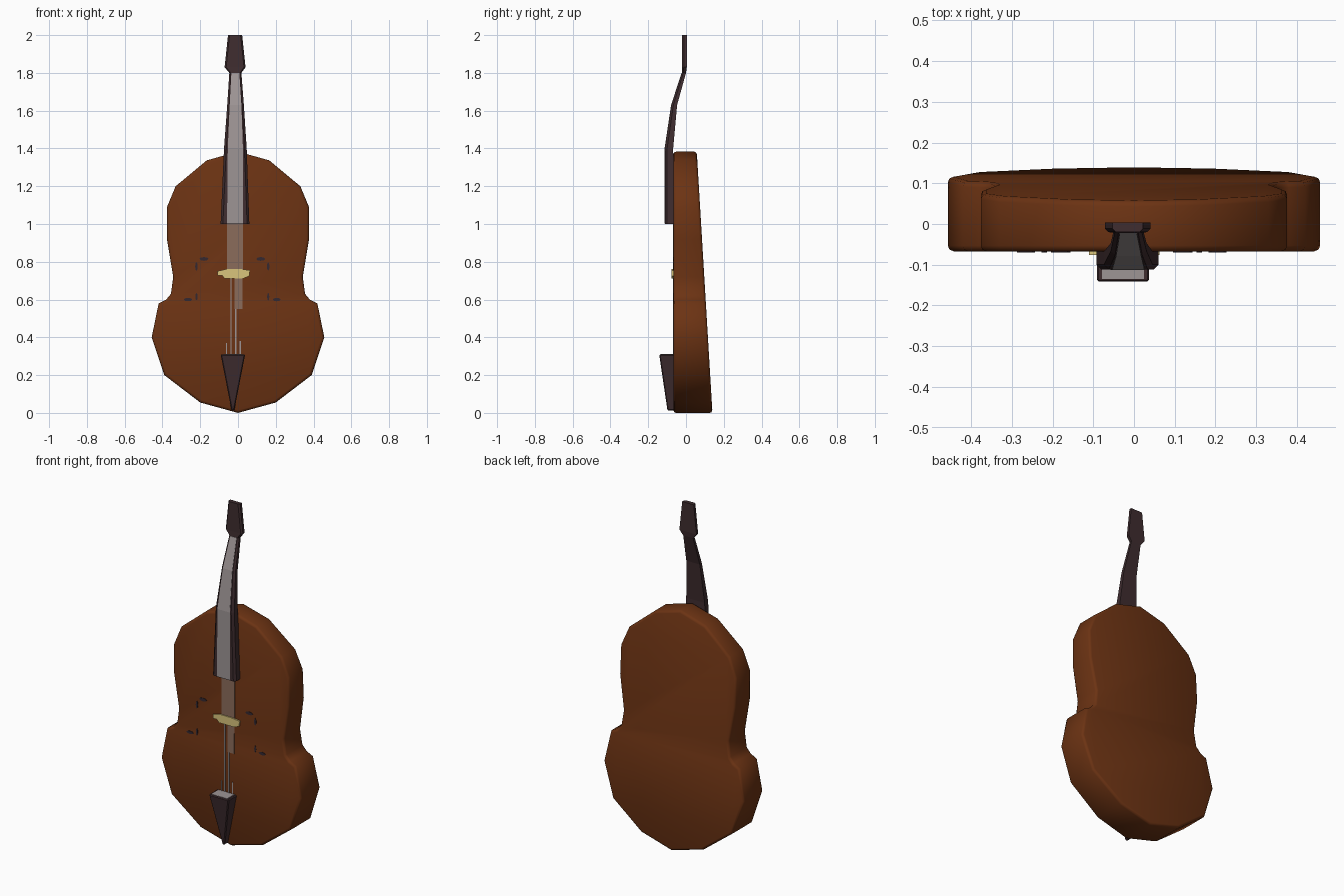
import bpy, bmesh, math

if "Cube" in bpy.data.objects:
    bpy.data.objects.remove(bpy.data.objects["Cube"])


def material(name, r, g, b):
    m = bpy.data.materials.new(name)
    m.diffuse_color = (r, g, b, 1)
    m.use_nodes = True
    m.node_tree.nodes["Principled BSDF"].inputs["Base Color"].default_value = m.diffuse_color
    return m


WOOD = material("varnished wood", 0.15, 0.033, 0.0065)
EBONY = material("dark ebony", 0.05, 0.026, 0.029)
STEEL = material("string grey", 0.34, 0.30, 0.30)
TAN = material("string tan", 0.26, 0.15, 0.105)
MAPLE = material("pale maple", 0.70, 0.56, 0.20)
INK = material("sound hole dark", 0.035, 0.022, 0.03)


def loft(name, rings, mat, bevel=0.0, rim=False, smooth=None):
    """Closed solid through rings of equal point count."""
    bm = bmesh.new()
    vs = [[bm.verts.new(p) for p in ring] for ring in rings]
    n = len(rings[0])
    caps = [bm.faces.new(vs[0]), bm.faces.new(vs[-1][::-1])]
    for a, b in zip(vs, vs[1:]):
        for i in range(n):
            j = (i + 1) % n
            bm.faces.new((a[j], a[i], b[i], b[j]))
    bmesh.ops.recalc_face_normals(bm, faces=bm.faces)
    if bevel:
        edges = {e for f in caps for e in f.edges} if rim else set(bm.edges)
        bmesh.ops.bevel(bm, geom=list(edges), offset=bevel, segments=2 if rim else 1,
                        profile=0.5, affect='EDGES')
    me = bpy.data.meshes.new(name)
    bm.to_mesh(me)
    bm.free()
    me.materials.append(mat)
    ob = bpy.data.objects.new(name, me)
    bpy.context.collection.objects.link(ob)
    if smooth:
        bpy.ops.object.select_all(action='DESELECT')
        ob.select_set(True)
        bpy.context.view_layer.objects.active = ob
        bpy.ops.object.shade_smooth_by_angle(angle=math.radians(smooth))
    return ob


def plate(name, pts, mat, y=-0.07, t=0.006):
    """Thin plate lying on the front, from an x-z outline."""
    return loft(name, [[(x, y - t / 2, z) for x, z in pts],
                       [(x, y + t / 2, z) for x, z in pts]], mat)


def ribbon(name, stations, mat, t=0.006):
    """Thin strip running along z; stations are (z, x0, x1, y front)."""
    return loft(name, [[(a, y, z), (b, y, z), (b, y + t, z), (a, y + t, z)]
                       for z, a, b, y in stations], mat)


# Body: mirrored outline, back plane leaning in toward the top
half = [(0.165, 1.337), (0.33, 1.2), (0.376, 1.09), (0.376, 0.92), (0.343, 0.72),
        (0.355, 0.63), (0.38, 0.6), (0.42, 0.58), (0.457, 0.40), (0.39, 0.2),
        (0.20, 0.055)]
outline = ([(0, 1.383)] + half + [(0, 0.0)] + [(-x, z) for x, z in reversed(half)])
loft("body", [[(x, -0.067, z) for x, z in outline],
              [(x, 0.14 - 0.06 * z, z) for x, z in outline]],
     WOOD, bevel=0.014, rim=True, smooth=50)


# Neck, fingerboard and scroll head in one bent loft with chamfered front corners
def section(z, x0, x1, yf, yb):
    c = min(0.012, (yb - yf) * 0.35)
    return [(x0, yb, z), (x0, yf + c, z), (x0 + c, yf, z),
            (x1 - c, yf, z), (x1, yf + c, z), (x1, yb, z)]


loft("neck_and_head", [section(*s) for s in (
    (1.0, -0.092, 0.06, -0.112, -0.06),
    (1.4, -0.074, 0.046, -0.112, -0.068),
    (1.63, -0.057, 0.031, -0.077, -0.047),
    (1.8, -0.046, 0.018, -0.022, 0.0),
    (1.83, -0.071, 0.04, -0.02, 0.004),
    (2.0, -0.053, 0.022, -0.02, 0.004))], EBONY)

# Tailpiece wedge
loft("tailpiece", [
    [(-0.034, -0.098, 0.012), (-0.02, -0.098, 0.012), (-0.02, -0.06, 0.012), (-0.034, -0.06, 0.012)],
    [(-0.092, -0.142, 0.31), (0.038, -0.142, 0.31), (0.038, -0.06, 0.31), (-0.092, -0.06, 0.31)],
], EBONY, bevel=0.005)
loft("tailpiece_string_end", [[(x, y, z) for x, y in (
    (-0.078, -0.135), (0.024, -0.135), (0.024, -0.067), (-0.078, -0.067))]
    for z in (0.309, 0.312)], STEEL)

# Strings: over the neck, over the upper belly, then single strands to the tailpiece
ribbon("neck_strings", [(1.002, -0.058, 0.026, -0.1135), (1.4, -0.054, 0.026, -0.1135),
                        (1.63, -0.044, 0.018, -0.079), (1.8, -0.035, 0.007, -0.0235)], STEEL)
ribbon("upper_belly_strings", [(0.755, -0.058, 0.026, -0.070), (1.0, -0.058, 0.026, -0.070)], TAN)
ribbon("lower_belly_strings", [(0.55, -0.018, 0.024, -0.070), (0.755, -0.018, 0.025, -0.070)], TAN)
for i, (x, top) in enumerate(((-0.06, 0.37), (-0.038, 0.755), (-0.012, 0.55), (0.012, 0.38))):
    ribbon(f"string_{i + 1}", [(0.31, x - 0.003, x + 0.003, -0.070),
                               (top, x - 0.003, x + 0.003, -0.070)], STEEL)

# Bridge
plate("bridge", [(-0.11, 0.75), (-0.06, 0.762), (0.01, 0.762), (0.063, 0.755), (0.06, 0.725),
                 (0.03, 0.712), (-0.07, 0.712), (-0.085, 0.728), (-0.108, 0.727)],
      MAPLE, y=-0.072, t=0.009)

# Sound holes: small dabs on both sides of the bridge
for side, s in (("left", -1), ("right", 1)):
    for i, (x, z, w, h) in enumerate(((0.15, 0.815, 0.024, 0.010), (0.19, 0.775, 0.007, 0.022),
                                      (0.19, 0.615, 0.006, 0.02), (0.235, 0.60, 0.022, 0.009))):
        cx = -0.03 + s * x
        pts = [(cx + w * math.cos(k * math.tau / 8), z + h * math.sin(k * math.tau / 8))
               for k in range(8)]
        plate(f"sound_hole_{side}_{i + 1}", pts, INK, y=-0.067, t=0.005)
